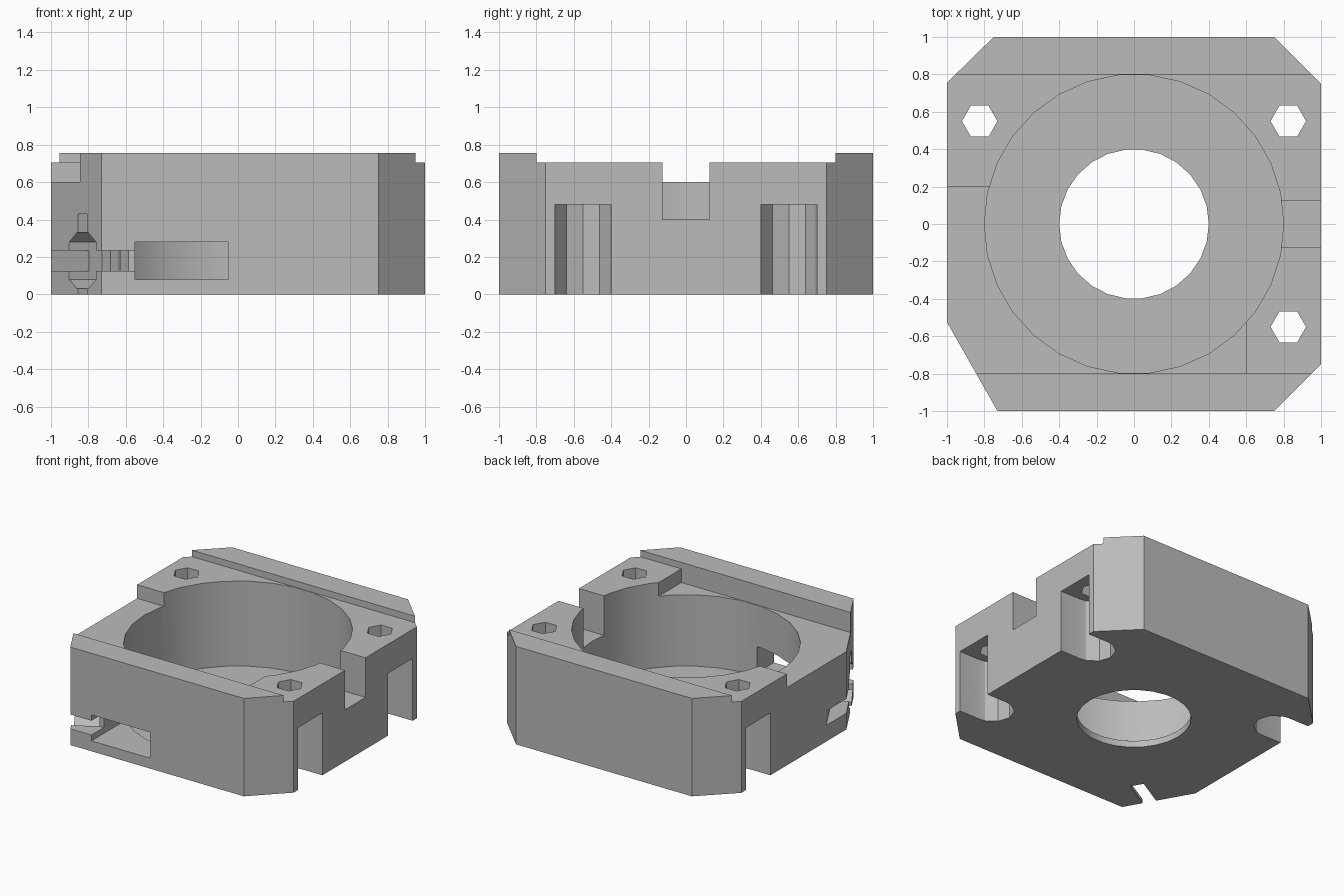
import bpy, bmesh, math
from mathutils import Matrix, Vector

cube = bpy.data.objects.get("Cube")
if cube:
    bpy.data.objects.remove(cube, do_unlink=True)

grey = bpy.data.materials.new("plain_grey")
grey.use_nodes = True
colour = (0.5, 0.5, 0.5, 1)
grey.diffuse_color = colour
grey.node_tree.nodes["Principled BSDF"].inputs["Base Color"].default_value = colour


def prism(name, outline, low, high, matrix=Matrix()):
    """Extrude a flat outline from low to high, then place it."""
    bm = bmesh.new()
    base = bm.faces.new([bm.verts.new((x, y, low)) for x, y in outline])
    up = bmesh.ops.extrude_face_region(bm, geom=[base])["geom"]
    bmesh.ops.translate(bm, vec=(0, 0, high - low),
                        verts=[v for v in up if isinstance(v, bmesh.types.BMVert)])
    bm.transform(matrix)
    bmesh.ops.recalc_face_normals(bm, faces=bm.faces)
    mesh = bpy.data.meshes.new(name)
    bm.to_mesh(mesh)
    bm.free()
    mesh.materials.append(grey)
    obj = bpy.data.objects.new(name, mesh)
    bpy.context.collection.objects.link(obj)
    return obj


def ring(radius, sides, cx=0, cy=0):
    steps = [math.tau * i / sides for i in range(sides)]
    return [(cx + radius * math.cos(a), cy + radius * math.sin(a)) for a in steps]


def rect(x0, x1, y0, y1):
    return [(x0, y0), (x1, y0), (x1, y1), (x0, y1)]


def cut(name, outline, low, high, matrix=Matrix()):
    """Subtract a prism from the housing."""
    cutter = prism(name, outline, low, high, matrix)
    cutter.hide_render = True
    mod = housing.modifiers.new(name, "BOOLEAN")
    mod.operation, mod.solver, mod.object = "DIFFERENCE", "EXACT", cutter
    bpy.context.view_layer.objects.active = housing
    bpy.ops.object.modifier_apply(modifier=mod.name)
    bpy.data.objects.remove(cutter, do_unlink=True)


# Block with four cut corners, the front one being larger
housing = prism("housing", [(-0.73, -1), (0.75, -1), (1, -0.75), (1, 0.75),
                            (0.75, 1), (-0.75, 1), (-1, 0.755), (-1, -0.525)], 0, 0.755)

# Stepped top, lowered shelf and side notch
cut("top_step", rect(-1.2, 1.2, -0.8, 0.8), 0.705, 1)
cut("low_shelf", rect(-1.2, 0.6, -0.8, 0.2), 0.6, 1)
cut("side_notch", rect(0.7, 1.2, -0.125, 0.125), 0.4, 1)

# Large bore and the smaller hole in its floor
cut("bore", ring(0.8, 30), 0.05, 1.2)
cut("floor_hole", ring(0.4, 26), -0.2, 0.3)

# Hexagonal screw holes with pockets open to the sides
for sx, sy in ((1, 1), (1, -1), (-1, 1)):
    cx, cy = 0.825 * sx, 0.55 * sy
    cut("screw_hole", ring(0.095, 6, cx, cy), -0.2, 1)
    pocket = [p for p in ring(0.15, 10) if p[0] < 0]
    pocket += [(0, -0.15), (0.4, -0.15), (0.4, 0.15), (0, 0.15)]
    cut("screw_pocket", [(cx + sx * x, cy + y) for x, y in pocket], -0.2, 0.48)

# Front window into the bore and its narrow side channel
cut("front_window", rect(-0.55, -0.05, -1.2, -0.5), 0.08, 0.28)
cut("window_channel", rect(-0.7, -0.5, -1.2, -0.85), 0.125, 0.235)

# Crossed slots and recess in the large cut corner, x pointing inward
corner = Matrix.Translation((-0.83, -0.822, 0)) @ Matrix.Rotation(math.atan2(0.27, 0.475), 4, "Z")
cut("corner_slot", rect(-0.3, 0.12, -0.6, 0.8), 0.125, 0.235, corner)
cut("corner_groove", rect(-0.3, 0.25, -0.05, 0.05), -0.2, 0.43, corner)
side = [(0.06, 0.03), (0.145, 0.08), (0.145, 0.28), (0.06, 0.33)]
recess = side + [(-t, z) for t, z in reversed(side)]
stand = Matrix((Vector((0, 0, 1, 0)), Vector((1, 0, 0, 0)),
                Vector((0, 1, 0, 0)), Vector((0, 0, 0, 1))))
cut("corner_recess", recess, -0.3, 0.2, corner @ stand)

# Smooth round walls, sharp edges elsewhere
bpy.ops.object.select_all(action="DESELECT")
housing.select_set(True)
bpy.context.view_layer.objects.active = housing
bpy.ops.object.shade_smooth_by_angle(angle=math.radians(25))
